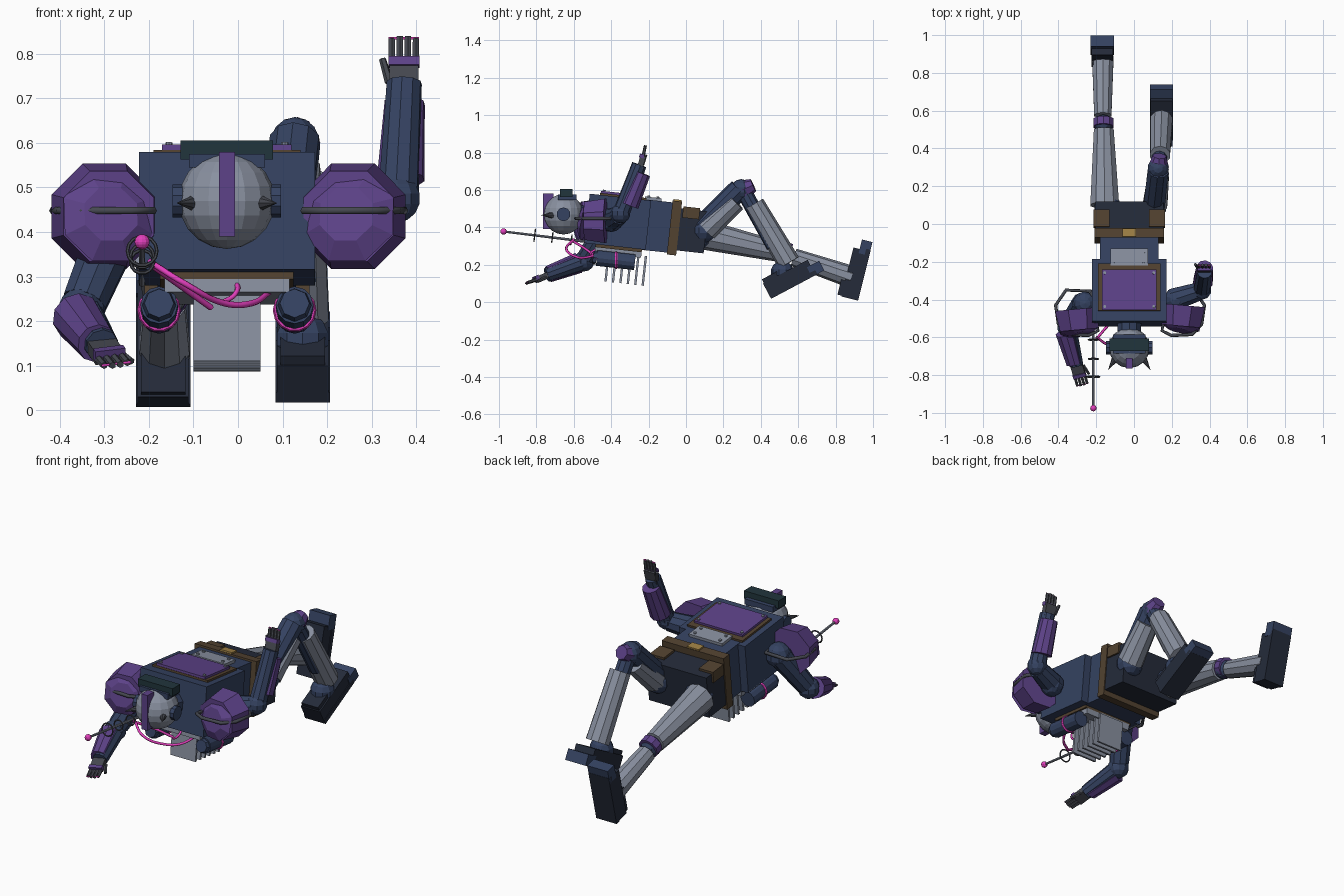
import bpy, math
from mathutils import Vector as V, Matrix, Euler

if "Cube" in bpy.data.objects:
    bpy.data.objects.remove(bpy.data.objects["Cube"])

def mat(name, *c):
    m = bpy.data.materials.new(name)
    m.diffuse_color = (*c, 1)
    m.use_nodes = True
    m.node_tree.nodes["Principled BSDF"].inputs["Base Color"].default_value = m.diffuse_color
    return m
STEEL = mat("steel", .25, .28, .35)
NAVY = mat("navy", .035, .055, .12)
PURPLE = mat("purple", .11, .055, .25)
DARK = mat("dark", .018, .024, .042)
BROWN = mat("brown", .085, .055, .03)
GOLD = mat("gold", .35, .22, .06)
PINK = mat("magenta", .75, .05, .5)
VISOR = mat("visor", .015, .035, .045)
GREY = mat("dark_grey", .06, .065, .08)

def done(name, m):
    o = bpy.context.object
    o.name = name
    o.data.materials.append(m)
    return o

def box(name, c, size, m, rot=None):
    bpy.ops.mesh.primitive_cube_add(size=1)
    o = done(name, m)
    R = (rot or Matrix.Identity(3)).to_4x4()
    o.matrix_world = Matrix.Translation(c) @ R @ Matrix.Diagonal((*size, 1))
    return o

def cyl(name, a, b, r1, r2, m, n=10):
    a, b = V(a), V(b)
    bpy.ops.mesh.primitive_cone_add(vertices=n, radius1=r1, radius2=r2, depth=(b - a).length)
    o = done(name, m)
    o.matrix_world = Matrix.Translation((a + b) / 2) @ (b - a).to_track_quat('Z', 'Y').to_matrix().to_4x4()
    return o

def ball(name, c, r, m, seg=10, rings=7, scale=(1, 1, 1)):
    bpy.ops.mesh.primitive_uv_sphere_add(segments=seg, ring_count=rings, radius=r, location=c, scale=scale)
    return done(name, m)

def tube(name, pts, r, m, smooth=True, cyclic=False):
    cu = bpy.data.curves.new(name, 'CURVE')
    cu.dimensions = '3D'
    cu.bevel_depth, cu.bevel_resolution, cu.resolution_u = r, 1, 6
    s = cu.splines.new('BEZIER' if smooth else 'POLY')
    P = s.bezier_points if smooth else s.points
    P.add(len(pts) - 1)
    for p, c in zip(P, pts):
        if smooth:
            p.co = c
            p.handle_left_type = p.handle_right_type = 'AUTO'
        else:
            p.co = (*c, 1)
    s.use_cyclic_u = cyclic
    o = bpy.data.objects.new(name, cu)
    bpy.context.collection.objects.link(o)
    cu.materials.append(m)

def ring(name, c, r, t, m, axis=(0, 1, 0)):
    bpy.ops.mesh.primitive_torus_add(major_radius=r, minor_radius=t, major_segments=14, minor_segments=6)
    o = done(name, m)
    o.matrix_world = Matrix.Translation(c) @ V(axis).to_track_quat('Z', 'Y').to_matrix().to_4x4()

# Torso, built in a tilted local frame (y toward the feet, z toward the front of the body)
TILT = Euler((-.11, 0, 0)).to_matrix()
ORG = V((-.025, -.365, .43))
def T(x, y, z):
    return ORG + TILT @ V((x, y, z))
def tbox(name, c, size, m):
    return box(name, T(*c), size, m, TILT)

tbox("chest", (0, 0, 0), (.395, .33, .265), NAVY)
tbox("chest_frame", (0, .015, .133), (.33, .25, .02), BROWN)
tbox("chest_plate", (0, 0, .14), (.29, .215, .03), PURPLE)
tbox("belly_plate", (0, .175, .135), (.2, .09, .03), STEEL)
tbox("abdomen", (0, .225, 0), (.31, .16, .27), NAVY)
tbox("belt", (0, .305, 0), (.37, .05, .29), BROWN)
tbox("belt_buckle", (0, .305, .143), (.07, .045, .02), GOLD)
tbox("pelvis", (0, .395, -.005), (.36, .16, .225), DARK)
for s in (-1, 1):
    tbox("belt_pouch", (s * .147, .385, .09), (.085, .09, .06), BROWN)
    for y in (-.09, .09):
        b = T(s * .13, y, 0)
        cyl("chest_bolt", T(s * .13, y, .15), T(s * .13, y, .162), .008, .008, STEEL, 8)
    for y in (.15, .2):
        cyl("belly_bolt", T(s * .075, y, .145), T(s * .075, y, .157), .008, .008, STEEL, 8)

# Backpack with fins, tanks and hoses
tbox("backpack_frame", (0, .02, -.138), (.3, .25, .02), BROWN)
tbox("backpack", (0, .02, -.16), (.28, .25, .035), STEEL)
for i in range(6):
    tbox("cooling_fin", (0, -.03 + .04 * i, -.245), (.15, .012, .16), STEEL)
for s in (-1, 1):
    cyl("tank", T(s * .152, -.09, -.205), T(s * .152, .115, -.205), .042, .042, NAVY, 12)
    cyl("tank_cap", T(s * .152, -.11, -.203), T(s * .152, -.09, -.205), .033, .038, NAVY, 8)
    ring("tank_ring", T(s * .152, .015, -.205), .042, .007, PINK)
tube("hose_long", [(-.2, -.6, .335), (-.12, -.64, .285), (-.03, -.58, .24), (.03, -.53, .24), (.07, -.45, .265)], .007, PINK)
tube("hose_mid", [(-.2, -.61, .33), (-.13, -.53, .28), (-.06, -.47, .23)], .007, PINK)
tube("hose_short", [(-.005, -.46, .295), (-.007, -.51, .26), (-.04, -.5, .24)], .006, PINK)

# Antenna
tip, base = V((-.215, -.975, .378)), V((-.215, -.22, .285))
cyl("antenna_rod", base, tip, .008, .006, STEEL, 8)
ball("antenna_tip", tip, .017, PINK, 12, 8)
for t, r in ((.22, .033), (.345, .026), (.48, .026)):
    ring("antenna_ring", tip.lerp(base, t), r, .004, GREY, base - tip)

# Head
HX, HY, HZ = -.025, -.655, .47
cyl("neck", (HX, -.61, .46), (HX, -.5, .445), .06, .07, NAVY)
ball("head", (HX, HY, HZ), .108, STEEL, 16, 10)
box("head_crest", (HX, -.737, .485), (.036, .055, .19), PURPLE)
box("visor", (HX, -.64, .584), (.208, .065, .042), VISOR)
box("brow", (HX, -.635, .56), (.17, .1, .03), NAVY)
for s in (-1, 1):
    cyl("ear", (HX + s * .09, HY, HZ), (HX + s * .122, HY, HZ), .037, .037, NAVY)
    cyl("head_spike", (HX + s * .07, -.705, .465), (HX + s * .113, -.775, .465), .021, 0, GREY, 8)

# Shoulders: octagonal pauldrons with a tubular guard
for s, x, back, front in ((-1, -.3, -.45, -.56), (1, .258, -.43, -.54)):
    o = cyl("pauldron", (x, back, .435), (x + s * -.01, front, .435), .128, .11, PURPLE, 8)
    o.matrix_world = o.matrix_world @ Matrix.Rotation(math.pi / 8, 4, 'Z')
    cyl("pauldron_cap", (x - s * .01, front, .435), (x - s * .015, front - .025, .44), .11, .065, PURPLE, 8).rotation_euler.rotate_axis('Z', math.pi / 8)
    tube("shoulder_guard", [(x + dx * s, y, .448) for dx, y in
         ((-.11, -.565), (-.06, -.59), (.05, -.585), (.1, -.53), (.115, -.43), (.06, -.35), (-.07, -.355))],
         .009, GREY, False, True)

# Hands: palm, knuckles, four fingers and a thumb
def hand(name, wrist, d, side, m):
    d = V(d).normalized()
    side = V(side)
    side = (side - d * side.dot(d)).normalized()
    n = d.cross(side)
    R = Matrix((side, n, d)).transposed()
    at = lambda a, b, c: V(wrist) + side * a + n * b + d * c
    box(name + "_palm", at(0, 0, .04), (.065, .03, .07), m, R)
    box(name + "_knuckle", at(0, .008, .072), (.07, .025, .02), PURPLE, R)
    for i in range(4):
        x = (i - 1.5) * .018
        cyl(name + "_finger", at(x, 0, .07), at(x, .005, .135 - .005 * abs(i - 1.5)), .009, .008, m, 6)
    cyl(name + "_thumb", at(.033, -.01, .03), at(.048, -.012, .085), .01, .008, m, 6)
    tube(name + "_finger_wire", [at(-.034, .006, .128), at(.034, .006, .128)], .003, PINK, False)

# Right arm, hanging down past the head
ball("right_shoulder", (-.26, -.42, .42), .065, NAVY)
cyl("right_upper_arm", (-.27, -.42, .42), (-.345, -.53, .24), .062, .052, NAVY)
ball("right_elbow", (-.352, -.545, .22), .056, NAVY)
cyl("right_forearm", (-.35, -.55, .215), (-.305, -.745, .145), .048, .038, NAVY)
cyl("right_forearm_armor", (-.362, -.575, .21), (-.316, -.735, .15), .056, .045, PURPLE)
hand("right_hand", (-.308, -.735, .148), (.035, -.115, -.05), (1, .2, .1), GREY)

# Left arm, raised
ball("left_shoulder", (.22, -.4, .44), .065, NAVY)
cyl("left_upper_arm", (.21, -.4, .44), (.35, -.355, .465), .062, .05, NAVY)
ball("left_elbow", (.358, -.35, .475), .053, NAVY)
cyl("left_forearm", (.36, -.345, .48), (.373, -.25, .735), .046, .04, NAVY)
cyl("left_forearm_armor", (.365, -.305, .52), (.374, -.235, .69), .054, .046, PURPLE)
hand("left_hand", (.372, -.25, .71), (0, .3, 1), (-1, 0, 0), GREY)

# Boots: start is the heel corner of the sole, angle is the pitch of the sole
def boot(name, x, y, z, ang):
    R = Euler((ang, 0, 0)).to_matrix()
    at = lambda u, h: V((x, y, z)) + R @ V((0, u, h))
    box(name + "_sole", at(.14, .0125), (.122, .28, .025), DARK, R)
    box(name + "_body", at(.135, .055), (.115, .27, .075), DARK, R)
    box(name + "_toe", at(.285, .03), (.122, .075, .058), NAVY, R)
    box(name + "_heel", at(.075, .085), (.1, .14, .06), DARK, R)

# Right leg, stretched out
RX = -.165
ball("right_hip", (-.14, .09, .36), .075, NAVY)
cyl("right_thigh", (-.155, .1, .36), (RX + .005, .5, .27), .08, .055, STEEL)
ball("right_knee", (RX + .003, .53, .26), .052, NAVY)
cyl("right_knee_guard", (RX + .003, .515, .272), (RX + .003, .555, .258), .055, .055, PURPLE)
cyl("right_shin", (RX, .575, .24), (RX, .885, .135), .048, .06, STEEL)
ball("right_ankle", (RX, .875, .13), .055, NAVY)
boot("right_boot", RX - .003, .92, .008, math.radians(76))

# Left leg, bent at the knee
LX = .145
ball("left_hip", (.105, .09, .385), .07, NAVY)
cyl("left_thigh", (.105, .08, .4), (.128, .285, .605), .06, .058, NAVY)
cyl("left_thigh_armor", (.112, .105, .39), (.13, .265, .54), .068, .058, STEEL)
ball("left_knee", (.128, .295, .6), .058, NAVY)
cyl("left_knee_cap", (.13, .305, .6), (.135, .36, .625), .055, .036, PURPLE, 8)
cyl("left_shin_core", (.13, .31, .59), (LX, .47, .3), .042, .042, NAVY)
cyl("left_shin", (.138, .365, .525), (LX, .55, .21), .055, .062, STEEL)
ball("left_ankle", (LX, .515, .16), .062, NAVY)
boot("left_boot", LX, .455, .018, math.radians(28))
